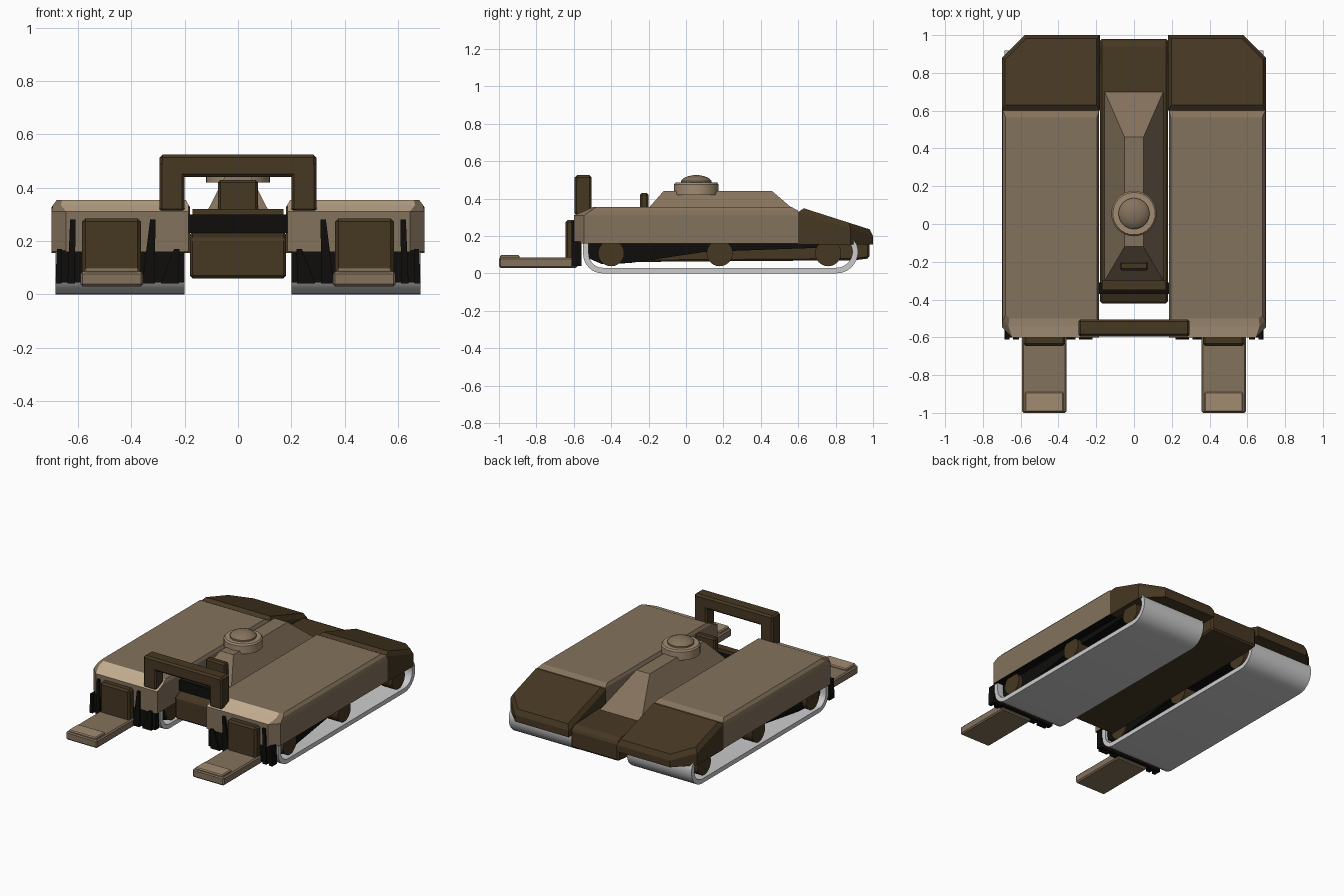
import bpy, bmesh, math
from mathutils import Vector

if "Cube" in bpy.data.objects:
    bpy.data.objects.remove(bpy.data.objects["Cube"])


def colour(name, hexa):
    m = bpy.data.materials.new(name)
    c = [int(hexa[i:i + 2], 16) / 255 for i in (0, 2, 4)]
    m.diffuse_color = [((v + .055) / 1.055) ** 2.4 if v > .04 else v / 12.92 for v in c] + [1]
    m.use_nodes = True
    m.node_tree.nodes["Principled BSDF"].inputs["Base Color"].default_value = m.diffuse_color
    return m


TAN = colour("tan", "84725C")
MID = colour("mid tan", "A18B71")
LIGHT = colour("light tan", "C4AD91")
DARK = colour("dark brown", "463722")
BLACK = colour("black", "0E0D0C")
GREY = colour("light grey", "CBCBCB")


def finish(name, bm, mats, mirror=False, bevel=0, smooth=False):
    bmesh.ops.recalc_face_normals(bm, faces=bm.faces[:])
    me = bpy.data.meshes.new(name)
    bm.to_mesh(me)
    bm.free()
    ob = bpy.data.objects.new(name, me)
    bpy.context.collection.objects.link(ob)
    for m in mats:
        me.materials.append(m)
    if bevel:
        b = ob.modifiers.new("bevel", 'BEVEL')
        b.width, b.segments, b.limit_method = bevel, 1, 'ANGLE'
    if mirror:
        ob.modifiers.new("mirror", 'MIRROR')
    if smooth:
        bpy.context.view_layer.objects.active = ob
        ob.select_set(True)
        bpy.ops.object.shade_smooth_by_angle(angle=math.radians(35))
        ob.select_set(False)
    return ob


def loft(name, rings, mats, **kw):
    """Closed solid through rings that have equal point counts."""
    bm = bmesh.new()
    vs = [[bm.verts.new(p) for p in r] for r in rings]
    n = len(vs[0])
    for a, b in zip(vs, vs[1:]):
        for i in range(n):
            bm.faces.new((a[i], a[(i + 1) % n], b[(i + 1) % n], b[i]))
    bm.faces.new(vs[0][::-1])
    bm.faces.new(vs[-1])
    return finish(name, bm, mats, **kw)


def box(name, x, y, z, mat, **kw):
    rings = [[(x[0], y[0], h), (x[1], y[0], h), (x[1], y[1], h), (x[0], y[1], h)] for h in z]
    return loft(name, rings, [mat], **kw)


def prism(name, profile, x, mat, **kw):
    """Side profile (y, z) extruded across x."""
    return loft(name, [[(a, y, z) for y, z in profile] for a in x], [mat], **kw)


def lathe(name, centre, profile, n, mat):
    rings = [[(centre[0] + r * math.cos(2 * math.pi * i / n),
               centre[1] + r * math.sin(2 * math.pi * i / n), z) for i in range(n)] for r, z in profile]
    return loft(name, rings, [mat], smooth=True)


# Side pods with chamfered fronts
def plan(z, x0, x1, y0, y1, c):
    return [(x0, y0, z), (x1 - c, y0, z), (x1, y0 + c, z), (x1, y1, z), (x0, y1, z)]


pod = loft("side_pod", [plan(.16, .185, .70, -.6, .6, .055), plan(.31, .185, .70, -.6, .6, .055),
                        plan(.335, .185, .695, -.54, .6, .03), plan(.354, .195, .68, -.5, .565, .02)],
           [TAN, LIGHT, BLACK], mirror=True)
for f in pod.data.polygons:
    if f.normal.z < -.5:
        f.material_index = 2
    elif f.normal.y < -.3 and f.normal.z > .3 and abs(f.normal.x) < .3:
        f.material_index = 1

# Sloping rear fenders
def fender_ring(ins, drop, y0):
    pts = [(.18 + ins, y0), (.18 + ins, 1 - ins), (.58 - ins / 2, 1 - ins),
           (.70 - ins, .88 - ins / 2), (.70 - ins, y0)]
    return [(x, y, .348 - (y - .63) * .32 - drop) for x, y in pts]


low = [(x, y, .155) for x, y, z in fender_ring(0, 0, .6)]
loft("rear_fender", [low, fender_ring(0, .03, .6), fender_ring(.018, 0, .63)], [DARK], mirror=True)

# Central hull, rear block and nose
prism("hull", [(-.42, .06), (.9, .07), (.98, .08), (.98, .20), (.95, .225), (.7, .235), (-.36, .235), (-.42, .21)],
      (-.18, .18), DARK, bevel=.01)
box("nose_recess", (-.185, .185), (-.37, -.31), (.23, .30), BLACK)
box("nose_plate", (-.17, .17), (-.35, -.30), (.295, .32), DARK)

# Central superstructure
def rect(x, y0, y1, z):
    return [(-x, y0, z), (x, y0, z), (x, y1, z), (-x, y1, z)]


loft("superstructure", [rect(.155, -.3, .7, .235), rect(.05, -.12, .46, .44)], [TAN])
box("front_sight", (-.075, .075), (-.245, -.2), (.30, .43), DARK, bevel=.01)

# Turret ring and dome
lathe("turret_ring", (0, .055), [(.12, .42), (.12, .475), (.112, .485), (.08, .485)], 32, MID)
lathe("turret_dome", (0, .055), [(.082, .48), (.082, .495), (.07, .508), (.045, .519), (.015, .525)], 32, TAN)

# Front handle frame
box("handle_leg", (.2, .295), (-.595, -.505), (.31, .50), DARK, bevel=.01, mirror=True)
box("handle_beam", (-.295, .295), (-.595, -.505), (.44, .525), DARK, bevel=.012)

# Forks with their mounts
box("fork_mount", (.365, .585), (-.645, -.57), (.06, .285), DARK, bevel=.012, mirror=True)
box("fork", (.357, .592), (-1, -.58), (.03, .085), TAN, bevel=.008, mirror=True)
box("fork_tip", (.372, .577), (-.995, -.89), (.08, .098), MID, bevel=.006, mirror=True)

# Black struts around the mounts
for x0, x1, top in ((.30, .36, .28), (.60, .64, .28), (.21, .29, .17), (.65, .685, .17)):
    loft("front_strut", [[(a, y, z) for a, y in ((b, -.612), (c, -.612), (c, -.56), (b, -.56))]
                         for z, b, c in ((.04, x0 + .012, x1), (top, x0 + .01, x0 + .03))],
         [BLACK], mirror=True)
box("strut_sill", (.2, .68), (-.60, -.56), (.045, .165), BLACK, mirror=True)

# Black suspension frame inside each track
prism("suspension", [(-.52, .165), (-.52, .08), (-.45, .05), (-.3, .055), (.1, .115), (.8, .14), (.8, .165)],
      (.22, .64), BLACK, mirror=True)

# Track bands: an open strip of even thickness
def arc(cy, cz, r, a0, a1, n=8):
    return [(cy + r * math.cos(math.radians(a0 + (a1 - a0) * i / n)),
             cz + r * math.sin(math.radians(a0 + (a1 - a0) * i / n))) for i in range(n + 1)]


def track_line(t):
    return ([(-.55 + t, .17)] + arc(-.445, .105, .105 - t, 180, 270)
            + arc(.805, .115, .115 - t, 270, 380) + [(.885 - t, .195)])


bm = bmesh.new()
outer, inner = track_line(0), track_line(.03)
rows = [[bm.verts.new((x, y, z)) for x, (y, z) in zip((.2, .685, .685, .2), (o, o, i, i))]
        for o, i in zip(outer, inner)]
for a, b in zip(rows, rows[1:]):
    for i in range(4):
        bm.faces.new((a[i], a[(i + 1) % 4], b[(i + 1) % 4], b[i]))
bm.faces.new(rows[0])
bm.faces.new(rows[-1])
finish("track", bm, [GREY], mirror=True, smooth=True)

# Road wheels in pairs
for y in (-.4, .18, .76):
    for x in (.21, .58):
        prism("road_wheel", arc(y, .108, .07, 0, 345, 23), (x, x + .09), DARK, mirror=True, smooth=True)
